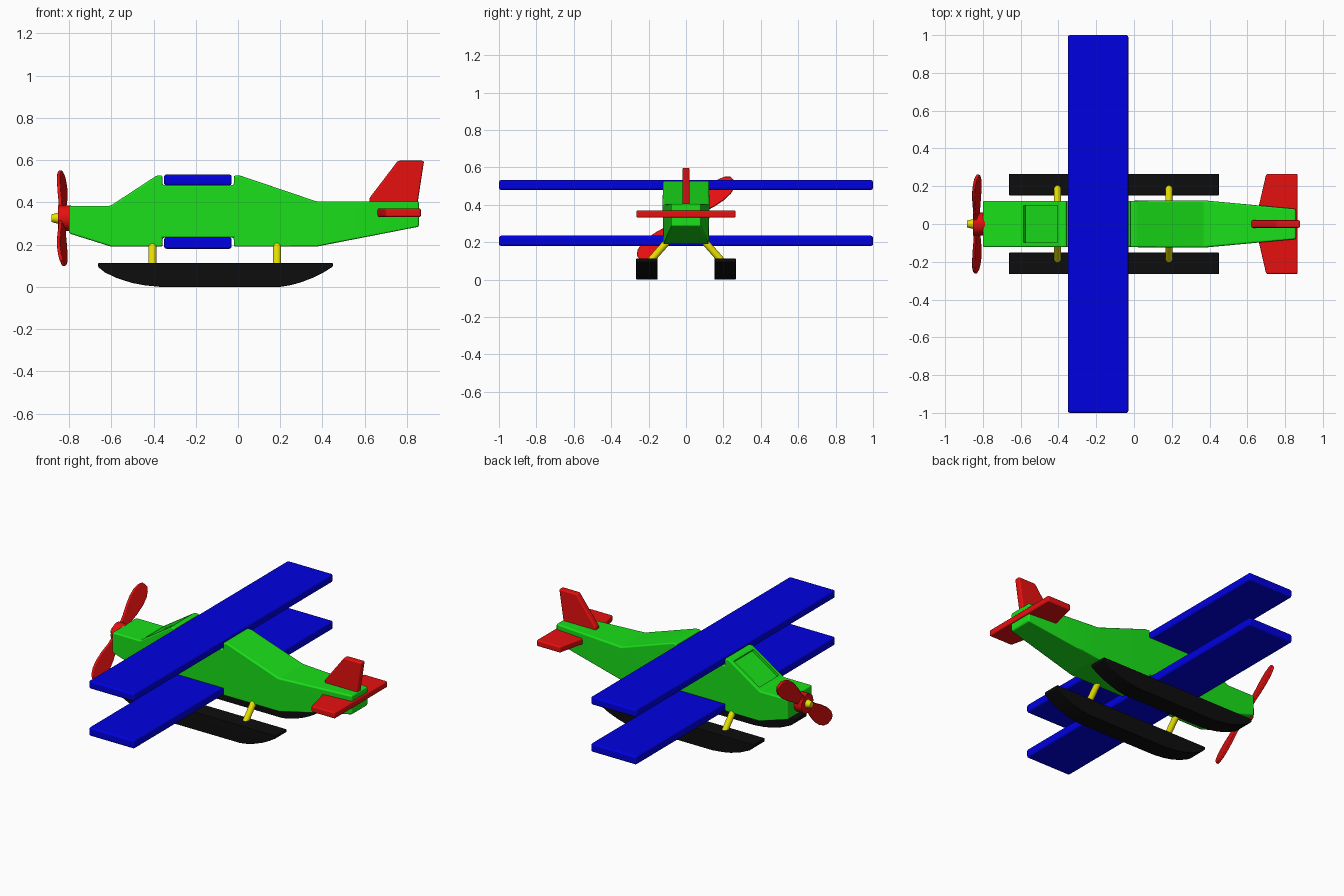
import bpy, bmesh
from math import radians, sin, cos, pi
from mathutils import Matrix, Vector

if "Cube" in bpy.data.objects:
    bpy.data.objects.remove(bpy.data.objects["Cube"])


def material(name, rgb):
    m = bpy.data.materials.new(name)
    m.diffuse_color = (*rgb, 1)
    m.use_nodes = True
    m.node_tree.nodes["Principled BSDF"].inputs["Base Color"].default_value = m.diffuse_color
    return m


GREEN = material("green", (0.01, 0.75, 0.01))
BLUE = material("blue", (0.0, 0.0, 0.75))
RED = material("red", (0.8, 0.005, 0.005))
BLACK = material("black", (0.004, 0.004, 0.004))
YELLOW = material("yellow", (0.8, 0.75, 0.0))


def prism_bmesh(pts, y0, y1):
    """Closed (x, z) profile extruded along y."""
    bm = bmesh.new()
    face = bm.faces.new([bm.verts.new((x, y0, z)) for x, z in pts])
    ext = bmesh.ops.extrude_face_region(bm, geom=[face])
    new = [g for g in ext["geom"] if isinstance(g, bmesh.types.BMVert)]
    bmesh.ops.translate(bm, verts=new, vec=(0, y1 - y0, 0))
    bmesh.ops.recalc_face_normals(bm, faces=bm.faces)
    return bm


def round_edges(bm, width, angle, segments=4):
    edges = [e for e in bm.edges if e.calc_face_angle(0) > radians(angle)]
    bmesh.ops.bevel(bm, geom=edges, offset=width, segments=segments,
                    profile=0.5, affect='EDGES', clamp_overlap=True)


def finish(name, bm, mat, matrix=None):
    if matrix:
        bm.transform(matrix)
    bmesh.ops.recalc_face_normals(bm, faces=bm.faces)
    mesh = bpy.data.meshes.new(name)
    bm.to_mesh(mesh)
    bm.free()
    mesh.materials.append(mat)
    obj = bpy.data.objects.new(name, mesh)
    bpy.context.collection.objects.link(obj)
    bpy.ops.object.select_all(action='DESELECT')
    bpy.context.view_layer.objects.active = obj
    obj.select_set(True)
    bpy.ops.object.shade_smooth_by_angle(angle=radians(26))
    wn = obj.modifiers.new("weighted_normals", 'WEIGHTED_NORMAL')
    wn.keep_sharp = True
    return obj


def plate(name, pts, y0, y1, mat, bevel=0.01, angle=45, matrix=None):
    bm = prism_bmesh(pts, y0, y1)
    round_edges(bm, bevel, angle)
    return finish(name, bm, mat, matrix)


def rod(name, a, b, r1, r2, mat):
    a, b = Vector(a), Vector(b)
    bm = bmesh.new()
    bmesh.ops.create_cone(bm, cap_ends=True, segments=32, radius1=r1,
                          radius2=r2, depth=(b - a).length)
    rot = (b - a).to_track_quat('Z', 'Y').to_matrix().to_4x4()
    return finish(name, bm, mat, Matrix.Translation((a + b) / 2) @ rot)


# Fuselage: side profile with notches for both wings
HALF, BEND, TAIL = 0.123, 0.37, 0.857
profile = [(-0.80, 0.383), (-0.605, 0.383), (-0.385, 0.527), (-0.357, 0.527),
           (-0.357, 0.482), (-0.02, 0.482), (-0.02, 0.527), (0.01, 0.527),
           (BEND, 0.405), (TAIL, 0.405), (TAIL, 0.285), (BEND, 0.19),
           (-0.02, 0.19), (-0.02, 0.233), (-0.357, 0.233), (-0.357, 0.19),
           (-0.60, 0.19), (-0.80, 0.253)]
bm = prism_bmesh(profile, -HALF, HALF)
for s in (-1, 1):
    pair = [v for v in bm.verts if abs(v.co.x - BEND) < 1e-4 and v.co.y * s > 0]
    bmesh.ops.connect_verts(bm, verts=pair)
for v in bm.verts:
    if v.co.x > BEND + 0.01:
        v.co.y *= 0.08 / HALF
round_edges(bm, 0.009, 10)
# Windscreen: recessed panel in the sloping face
slope = Vector((-0.144, 0, 0.22)).normalized()
screen = max((f for f in bm.faces if f.normal.dot(slope) > 0.99),
             key=lambda f: f.calc_area())
bmesh.ops.inset_individual(bm, faces=[screen], thickness=0.022)
bmesh.ops.inset_individual(bm, faces=[screen], thickness=0.001, depth=-0.015)
finish("fuselage", bm, GREEN)

# Wings
for name, z0, z1 in (("upper_wing", 0.48, 0.532), ("lower_wing", 0.18, 0.235)):
    plate(name, [(-0.35, z0), (-0.03, z0), (-0.03, z1), (-0.35, z1)],
          -1, 1, BLUE, 0.012)

# Tail fin and stabiliser
plate("tail_fin", [(0.622, 0.395), (0.622, 0.42), (0.757, 0.597), (0.881, 0.597),
                   (0.85, 0.395)], -0.02, 0.02, RED, 0.009, 20)
flat = Matrix(((1, 0, 0, 0), (0, 0, 1, 0), (0, -1, 0, 0.351), (0, 0, 0, 1)))
right = [(0.655, -0.07), (0.70, -0.265), (0.866, -0.265)]
left = [(x, -y) for x, y in reversed(right)]
plate("stabiliser", right + left, -0.02, 0.02, RED, 0.009, 20, flat)

# Propeller: one leaf-shaped plate, pitched about its long axis
half = [(0.05, 0.03), (0.10, 0.036), (0.16, 0.049), (0.22, 0.056), (0.27, 0.053),
        (0.305, 0.04), (0.328, 0.02)]
upper = half[::-1] + [(-r, w) for r, w in half]
leaf = upper + [(r, -w) for r, w in reversed(upper)]
a, pitch = radians(40), radians(20)
along = Vector((0, cos(a), sin(a)))
chord = Vector((-sin(pitch), -sin(a) * cos(pitch), cos(a) * cos(pitch)))
blade = Matrix((along, chord.cross(along), chord)).transposed().to_4x4()
blade.translation = (-0.832, 0, 0.325)
plate("propeller", leaf, -0.008, 0.008, RED, 0.005, 45, blade)
rod("propeller_hub", (-0.853, 0, 0.325), (-0.79, 0, 0.325), 0.06, 0.06, RED)
rod("propeller_cap", (-0.845, 0, 0.325), (-0.884, 0, 0.325), 0.028, 0.018, YELLOW)

# Floats and struts, both sides
hull = [(-0.662, 0.113), (-0.662, 0.094), (-0.63, 0.068), (-0.57, 0.04),
        (-0.50, 0.018), (-0.44, 0.007), (-0.37, 0), (0.20, 0), (0.25, 0.008),
        (0.30, 0.022), (0.36, 0.045), (0.41, 0.071), (0.449, 0.096),
        (0.449, 0.113)]
for side, s in (("right", -1), ("left", 1)):
    plate(side + "_float", hull, *sorted((s * 0.152, s * 0.266)), BLACK, 0.004)
    for end, x in (("front", -0.405), ("rear", 0.185)):
        rod(f"{side}_{end}_strut", (x, s * 0.20, 0.09), (x, s * 0.09, 0.215),
            0.019, 0.019, YELLOW)
